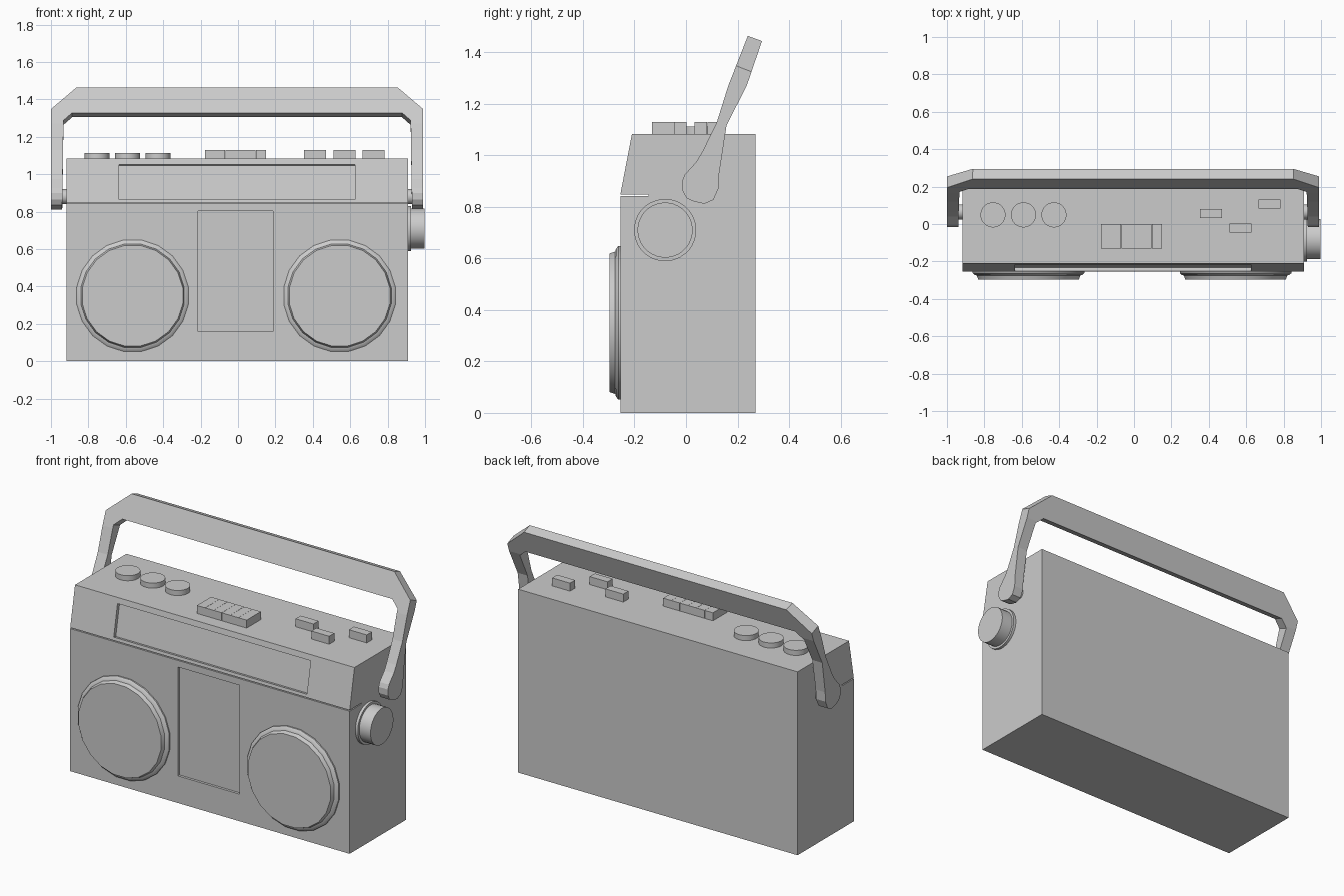
import bpy, bmesh, math
from mathutils import Vector, Matrix

if "Cube" in bpy.data.objects:
    bpy.data.objects.remove(bpy.data.objects["Cube"])

CX = -0.005  # handle and body mid-line


def make(name, verts, faces):
    me = bpy.data.meshes.new(name)
    me.from_pydata([tuple(v) for v in verts], [], faces)
    bm = bmesh.new()
    bm.from_mesh(me)
    bmesh.ops.recalc_face_normals(bm, faces=bm.faces)
    bm.to_mesh(me)
    bm.free()
    ob = bpy.data.objects.new(name, me)
    bpy.context.collection.objects.link(ob)
    return ob


def prism(name, pts, shift):
    """Closed outline of 3D points swept by a vector."""
    n = len(pts)
    a = [Vector(p) for p in pts]
    b = [p + Vector(shift) for p in a]
    faces = [tuple(range(n)), tuple(range(n, 2 * n))]
    faces += [(i, (i + 1) % n, n + (i + 1) % n, n + i) for i in range(n)]
    return make(name, a + b, faces)


def box(name, lo, hi):
    pts = [(lo[0], lo[1], lo[2]), (hi[0], lo[1], lo[2]),
           (hi[0], hi[1], lo[2]), (lo[0], hi[1], lo[2])]
    return prism(name, pts, (0, 0, hi[2] - lo[2]))


def lathe(name, profile, base, axis, sides=32):
    """Turn (radius, distance) points about an axis, capped at both ends."""
    rot = Vector(axis).to_track_quat('Z', 'Y').to_matrix()
    verts, faces = [], []
    for r, d in profile:
        for i in range(sides):
            t = 2 * math.pi * (i + 0.5) / sides
            verts.append(rot @ Vector((r * math.cos(t), r * math.sin(t), d)) + Vector(base))
    for k in range(len(profile) - 1):
        for i in range(sides):
            j = (i + 1) % sides
            faces.append((k * sides + i, k * sides + j, (k + 1) * sides + j, (k + 1) * sides + i))
    faces += [tuple(range(sides)), tuple(range(len(verts) - sides, len(verts)))]
    ob = make(name, verts, faces)
    bpy.ops.object.select_all(action='DESELECT')
    bpy.context.view_layer.objects.active = ob
    ob.select_set(True)
    bpy.ops.object.shade_smooth_by_angle(angle=math.radians(30))
    return ob


def boolean(ob, cutter, op):
    m = ob.modifiers.new(op.lower(), 'BOOLEAN')
    m.operation, m.object, m.solver = op, cutter, 'EXACT'
    bpy.ops.object.select_all(action='DESELECT')
    bpy.context.view_layer.objects.active = ob
    ob.select_set(True)
    bpy.ops.object.modifier_apply(modifier=m.name)
    bpy.data.objects.remove(cutter)


# Body: side profile with a thin seam under the sloping top panel
side = [(-.255, 0), (.27, 0), (.27, 1.083), (-.21, 1.083), (-.255, .848),
        (-.145, .848), (-.145, .842), (-.255, .842)]
body = prism("body", [(CX - .913, y, z) for y, z in side], (1.826, 0, 0))

# Recesses for the cassette door and the tuning display
boolean(body, box("door_cutter", (-.214, -.3, .16), (.187, -.24, .803)), 'DIFFERENCE')
display = box("display_cutter", (-.631, -.02, -.094), (.631, .02, .094))
display.data.transform(Matrix.Translation((CX, -.234, .958)) @
                       Matrix.Rotation(math.radians(-10.7), 4, 'X'))
boolean(body, display, 'DIFFERENCE')

# Speakers: stepped rim and raised grille
for name, x in (("left", -.564), ("right", .543)):
    lathe(name + "_speaker", [(.302, -.005), (.302, .008), (.291, .017), (.28, .02),
                              (.272, .043), (.268, .043)],
          (x, -.255, .35), (0, -1, 0), 20)

# Round knobs on top
for i in range(3):
    lathe(f"top_knob_{i + 1}", [(.067, -.01), (.067, .03)],
          (-.754 + .163 * i, .049, 1.083), (0, 0, 1))

# Row of tape keys
for i in range(6):
    x = -.176 + .0543 * i
    box(f"tape_key_{i + 1}", (x, -.132, 1.07), (x + .0533, 0, 1.13))

# Small push buttons
for i, (x, y) in enumerate([(.353, .033), (.511, -.046), (.666, .083)]):
    box(f"push_button_{i + 1}", (x, y, 1.07), (x + .117, y + .048, 1.13))

# Tuning knob on the right side
lathe("side_knob", [(.121, -.01), (.121, .016), (.107, .016), (.107, .089)],
      (.908, -.081, .71), (1, 0, 0))

# Handle: side profile intersected with a tilted front arch
arm = [(.24, 1.464), (.295, 1.444), (.237, 1.274), (.157, 1.115), (.129, .93),
       (.127, .874), (.106, .827), (.071, .812), (.03, .821), (.002, .834), (-.014, .864),
       (-.015, .9), (-.005, .925), (.04, .975), (.064, 1.015), (.12, 1.13), (.164, 1.27)]
handle = prism("handle", [(-1.1, y, z) for y, z in arm], (2.2, 0, 0))
half = [(.94, .5), (.995, .5), (.995, 1.348), (.758, 1.549)]
inner = [(.882, 1.328), (.928, 1.288)]
right = half
left = [(-x, z) for x, z in reversed(half)]
outline = right + left + [(-x, z) for x, z in reversed(inner)] + inner
tilt = math.radians(21.4)
n = Vector((0, math.cos(tilt), -math.sin(tilt)))
arch = prism("arch_cutter",
             [Vector((CX + x, .164 + (z - 1.27) * math.tan(tilt), z)) - n * .5
              for x, z in outline], n)
boolean(handle, arch, 'INTERSECT')

# Handle pivots
for name, s in (("left", -1), ("right", 1)):
    lathe(name + "_handle_pivot", [(.04, -.01), (.04, .04)],
          (CX + s * .91, .065, .88), (s, 0, 0), 24)
